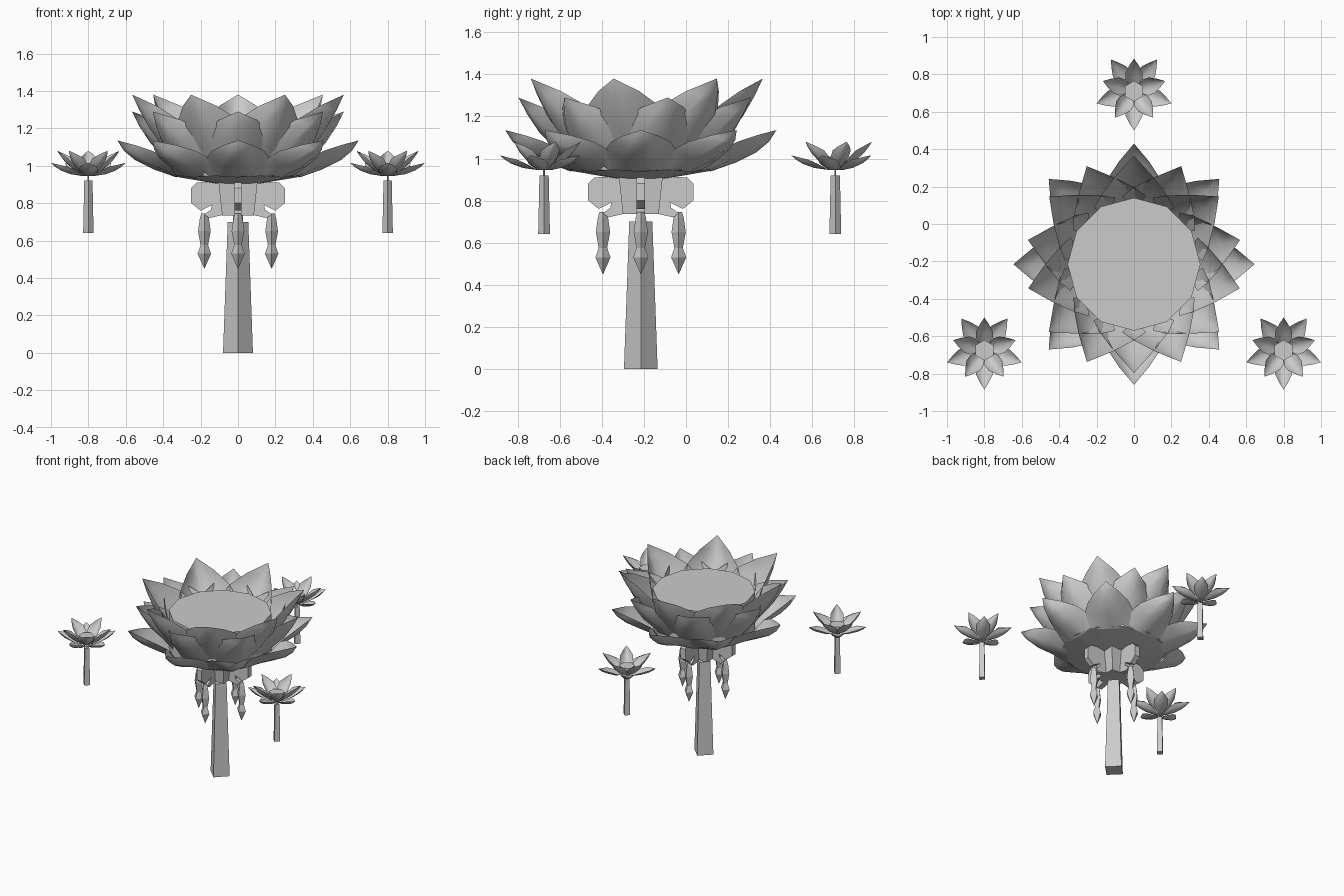
import bpy, math
from mathutils import Matrix, Vector

if "Cube" in bpy.data.objects:
    bpy.data.objects.remove(bpy.data.objects["Cube"])

grey = bpy.data.materials.new("stone_grey")
grey.diffuse_color = (0.6, 0.6, 0.6, 1)
grey.use_nodes = True
grey.node_tree.nodes["Principled BSDF"].inputs["Base Color"].default_value = grey.diffuse_color

CENTRE = Vector((0, -0.215, 0))


def add(name, verts, faces, smooth=False, loc=(0, 0, 0)):
    me = bpy.data.meshes.new(name)
    me.from_pydata(verts, [], faces)
    me.update()
    me.materials.append(grey)
    for p in me.polygons:
        p.use_smooth = smooth
    ob = bpy.data.objects.new(name, me)
    ob.location = loc
    bpy.context.collection.objects.link(ob)
    return ob


def lathe(name, rings, sides, loc, start=0.0):
    """Flat-sided solid from (radius, z) rings, listed bottom to top."""
    verts, faces = [], []
    for r, z in rings:
        for i in range(sides):
            a = start + 2 * math.pi * i / sides
            verts.append((r * math.cos(a), r * math.sin(a), z))
    for k in range(len(rings) - 1):
        for i in range(sides):
            j = (i + 1) % sides
            faces.append((k * sides + i, k * sides + j,
                          (k + 1) * sides + j, (k + 1) * sides + i))
    n = len(verts)
    faces.append(tuple(reversed(range(sides))))
    faces.append(tuple(range(n - sides, n)))
    return add(name, verts, faces, False, loc)


def petal_ring(name, rows, count, start_deg, loc):
    """Cupped pointed petals; rows hold radius, z, half width, edge pull-in, edge lift."""
    us = (-1, -0.5, 0, 0.5, 1)
    verts, faces = [], []
    for p in range(count):
        rot = Matrix.Rotation(math.radians(start_deg + 360 * p / count), 3, 'Z')
        base = len(verts)
        for r, z, w, pull, lift in rows[:-1]:
            for u in us:
                verts.append(rot @ Vector((r - pull * u * u, w * u, z + lift * u * u)))
        tip = len(verts)
        verts.append(rot @ Vector((rows[-1][0], 0, rows[-1][1])))
        last = len(rows) - 2
        for k in range(last):
            for c in range(4):
                a = base + k * 5 + c
                faces.append((a, a + 5, a + 6, a + 1))
        for c in range(4):
            a = base + last * 5 + c
            faces.append((a, tip, a + 1))
    return add(name, verts, faces, True, loc)


# Large flower: core drum and three petal rings
lathe("flower_core", [(0.12, 0.905), (0.355, 0.945), (0.355, 1.23)], 12, CENTRE)
petal_ring("outer_petals", [
    (0.33, 0.938, 0.14, 0, 0.01), (0.45, 0.98, 0.165, 0.06, 0.065),
    (0.55, 1.03, 0.14, 0.09, 0.05), (0.61, 1.08, 0.08, 0.06, 0.03),
    (0.645, 1.135)], 8, 0, CENTRE)
petal_ring("middle_petals", [
    (0.34, 0.97, 0.19, 0.05, 0.08), (0.40, 1.04, 0.215, 0.10, 0.08),
    (0.48, 1.12, 0.18, 0.11, 0.06), (0.54, 1.21, 0.10, 0.07, 0.035),
    (0.582, 1.29)], 7, -90, CENTRE)
petal_ring("inner_petals", [
    (0.34, 1.02, 0.19, 0.05, 0.06), (0.41, 1.10, 0.215, 0.11, 0.06),
    (0.485, 1.20, 0.175, 0.115, 0.05), (0.54, 1.295, 0.10, 0.07, 0.025),
    (0.58, 1.38)], 7, 90, CENTRE)

# Square tapered post set cornerwise
lathe("post", [(0.08, 0), (0.055, 0.70)], 4, CENTRE)

# Tapered square hub with crossed scroll brackets under the flower
S = math.sqrt(2)
lathe("bracket_hub", [(0.085 * S, 0.735), (0.105 * S, 0.92)], 4, CENTRE, math.pi / 4)
half = [(0.08, 0.737), (0.155, 0.72), (0.18, 0.74), (0.145, 0.765), (0.14, 0.79),
        (0.16, 0.78), (0.20, 0.76), (0.25, 0.80), (0.25, 0.88), (0.22, 0.91), (0.10, 0.915)]
outline = half + [(-x, z) for x, z in reversed(half)]
n = len(outline)
T = 0.02
for name, turn in (("bracket_across", 0), ("bracket_along", math.pi / 2)):
    verts = [(x, -T, z) for x, z in outline] + [(x, T, z) for x, z in outline]
    faces = [tuple(range(n)), tuple(reversed(range(n, 2 * n)))]
    faces += [(i, i + n, (i + 1) % n + n, (i + 1) % n) for i in range(n)]
    add(name, verts, faces, False, CENTRE).rotation_euler.z = turn

# Four hanging pendants, one per bracket end
for i in range(4):
    a = i * math.pi / 2
    lathe("pendant", [(0.001, 0.45), (0.036, 0.53), (0.02, 0.575), (0.034, 0.65),
                      (0.024, 0.72), (0.016, 0.745)], 4,
          CENTRE + Vector((0.18 * math.cos(a), 0.18 * math.sin(a), 0)))

# Three small flowers on short posts
for x, y in ((-0.8, -0.675), (0.8, -0.675), (0, 0.71)):
    loc = (x, y, 0)
    lathe("small_post", [(0.028, 0.64), (0.022, 0.92)], 4, loc)
    lathe("small_neck", [(0.004, 0.92), (0.004, 0.95)], 4, loc)
    lathe("small_core", [(0.03, 0.945), (0.055, 0.965), (0.055, 1.01)], 6, loc, math.pi / 2)
    petal_ring("small_outer_petals", [
        (0.03, 0.945, 0.02, 0, 0), (0.10, 0.955, 0.05, 0.015, 0.02),
        (0.155, 0.975, 0.045, 0.025, 0.02), (0.187, 0.995, 0.024, 0.015, 0.01),
        (0.21, 1.015)], 5, -90, loc)
    petal_ring("small_inner_petals", [
        (0.03, 0.95, 0.02, 0, 0), (0.09, 0.985, 0.045, 0.025, 0.02),
        (0.135, 1.025, 0.045, 0.035, 0.015), (0.16, 1.057, 0.024, 0.02, 0.005),
        (0.175, 1.08)], 5, 90, loc)
